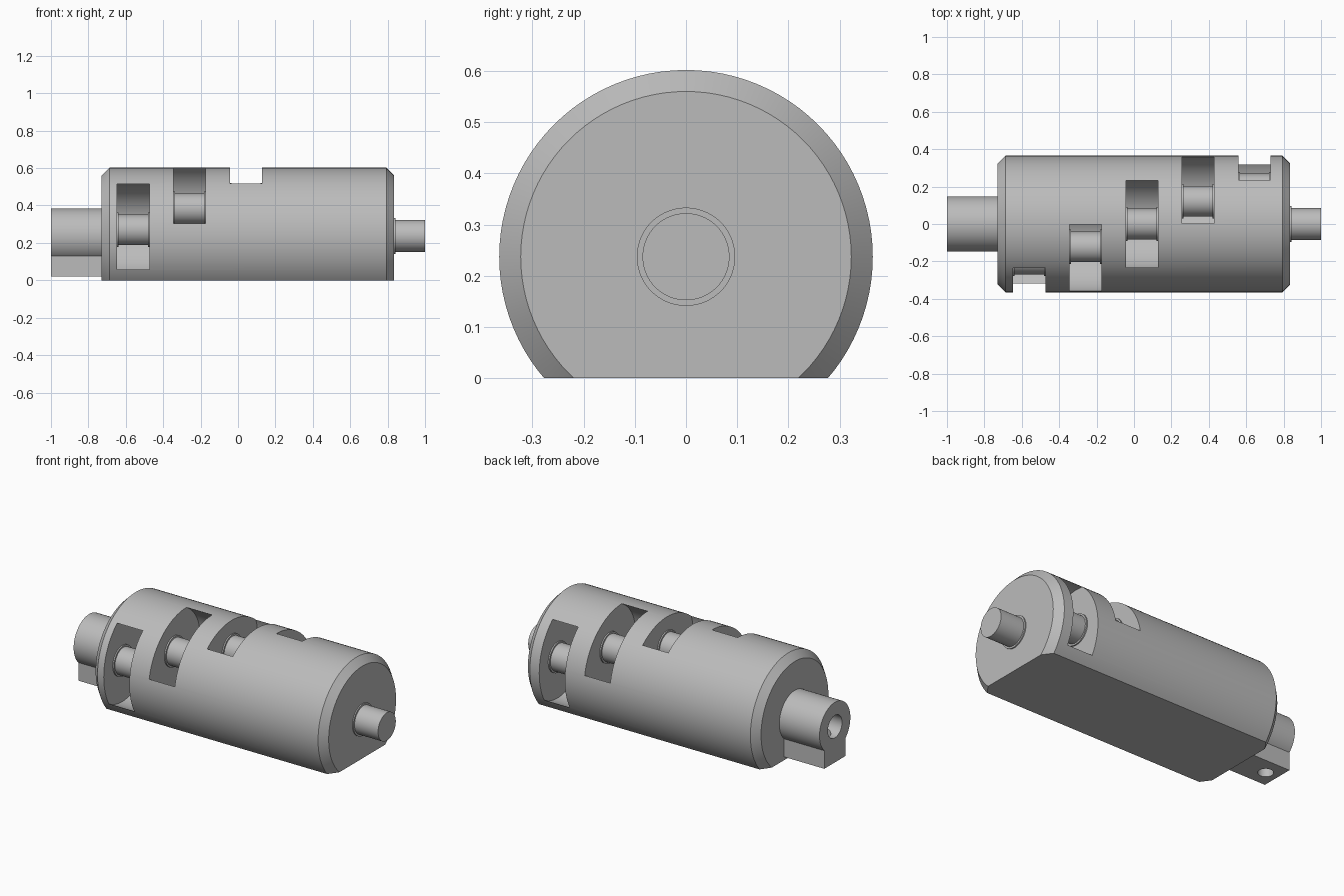
import bpy, bmesh, math

if "Cube" in bpy.data.objects:
    bpy.data.objects.remove(bpy.data.objects["Cube"], do_unlink=True)

AXIS_Z = 0.237          # height of the main axis
SEG = 96

steel = bpy.data.materials.new("grey steel")
steel.diffuse_color = (0.5, 0.5, 0.5, 1)
steel.use_nodes = True
steel.node_tree.nodes["Principled BSDF"].inputs["Base Color"].default_value = (0.5, 0.5, 0.5, 1)


def finish(name, bm):
    bmesh.ops.recalc_face_normals(bm, faces=bm.faces)
    mesh = bpy.data.meshes.new(name)
    bm.to_mesh(mesh)
    bm.free()
    mesh.materials.append(steel)
    obj = bpy.data.objects.new(name, mesh)
    bpy.context.collection.objects.link(obj)
    return obj


def lathe(name, profile, y=0.0, z=AXIS_Z, vertical=False):
    """Solid of revolution from (position, radius) pairs along x, or along z if vertical."""
    bm = bmesh.new()
    rings = []
    for p, r in profile:
        ring = []
        for i in range(SEG):
            a = 2 * math.pi * i / SEG
            u, v = r * math.cos(a), r * math.sin(a)
            ring.append(bm.verts.new((y + u, v, p) if vertical else (p, y + u, z + v)))
        rings.append(ring)
    for a, b in zip(rings, rings[1:]):
        for i in range(SEG):
            j = (i + 1) % SEG
            bm.faces.new((a[i], a[j], b[j], b[i]))
    bm.faces.new(rings[0])
    bm.faces.new(rings[-1])
    return finish(name, bm)


def box(name, lo, hi):
    bm = bmesh.new()
    bmesh.ops.create_cube(bm, size=1)
    for v in bm.verts:
        v.co = [(l + h) / 2 + c * (h - l) for l, h, c in zip(lo, hi, v.co)]
    return finish(name, bm)


def activate(obj):
    bpy.ops.object.select_all(action='DESELECT')
    obj.select_set(True)
    bpy.context.view_layer.objects.active = obj


def boolean(obj, other, operation='DIFFERENCE'):
    activate(obj)
    mod = obj.modifiers.new("cut", 'BOOLEAN')
    mod.operation = operation
    mod.solver = 'EXACT'
    mod.object = other
    bpy.ops.object.modifier_apply(modifier=mod.name)
    bpy.data.objects.remove(other, do_unlink=True)


# Chamfered barrel with a flat underside
body = lathe("body", [(-0.73, 0.323), (-0.688, 0.365), (0.793, 0.365), (0.835, 0.323)])
boolean(body, box("flat_cutter", (-1, -1, -1), (1, 1, 0)))
parts = [body]

# Five windows stepping round the barrel, each showing a collared pin
for i in range(5):
    angle = math.radians(10 + 40 * i)
    x = -0.56 + 0.301 * i
    y, z = -0.19 * math.cos(angle), AXIS_Z + 0.19 * math.sin(angle)
    x0, x1 = x - 0.086, x + 0.086
    boolean(body, lathe("window_cutter", [(x0, 0.25), (x1, 0.25)], y, z))
    parts.append(lathe(f"pin_{i + 1}", [
        (x0 - 0.01, 0.092), (x0 + 0.008, 0.092), (x0 + 0.008, 0.082),
        (x1 - 0.008, 0.082), (x1 - 0.008, 0.092), (x1 + 0.01, 0.092)], y, z))

# Output shaft with its small collar
parts.append(lathe("end_shaft", [(0.82, 0.096), (0.842, 0.096), (0.842, 0.085), (1.0, 0.085)]))

# Clamp boss: round sleeve on a square foot, bored from the end and from below
boss = lathe("clamp_boss", [(-1.0, 0.148), (-0.72, 0.148)])
boolean(boss, box("foot", (-1.0, -0.102, 0.02), (-0.72, 0.102, AXIS_Z)), 'UNION')
boolean(boss, lathe("bore_cutter", [(-1.1, 0.068), (-0.76, 0.068)]))
boolean(boss, lathe("screw_cutter", [(-0.1, 0.043), (AXIS_Z, 0.043)], y=-0.92, vertical=True))
parts.append(boss)

# Smooth round surfaces, crisp machined edges
for part in parts:
    activate(part)
    bpy.ops.object.shade_smooth_by_angle(angle=math.radians(25))
